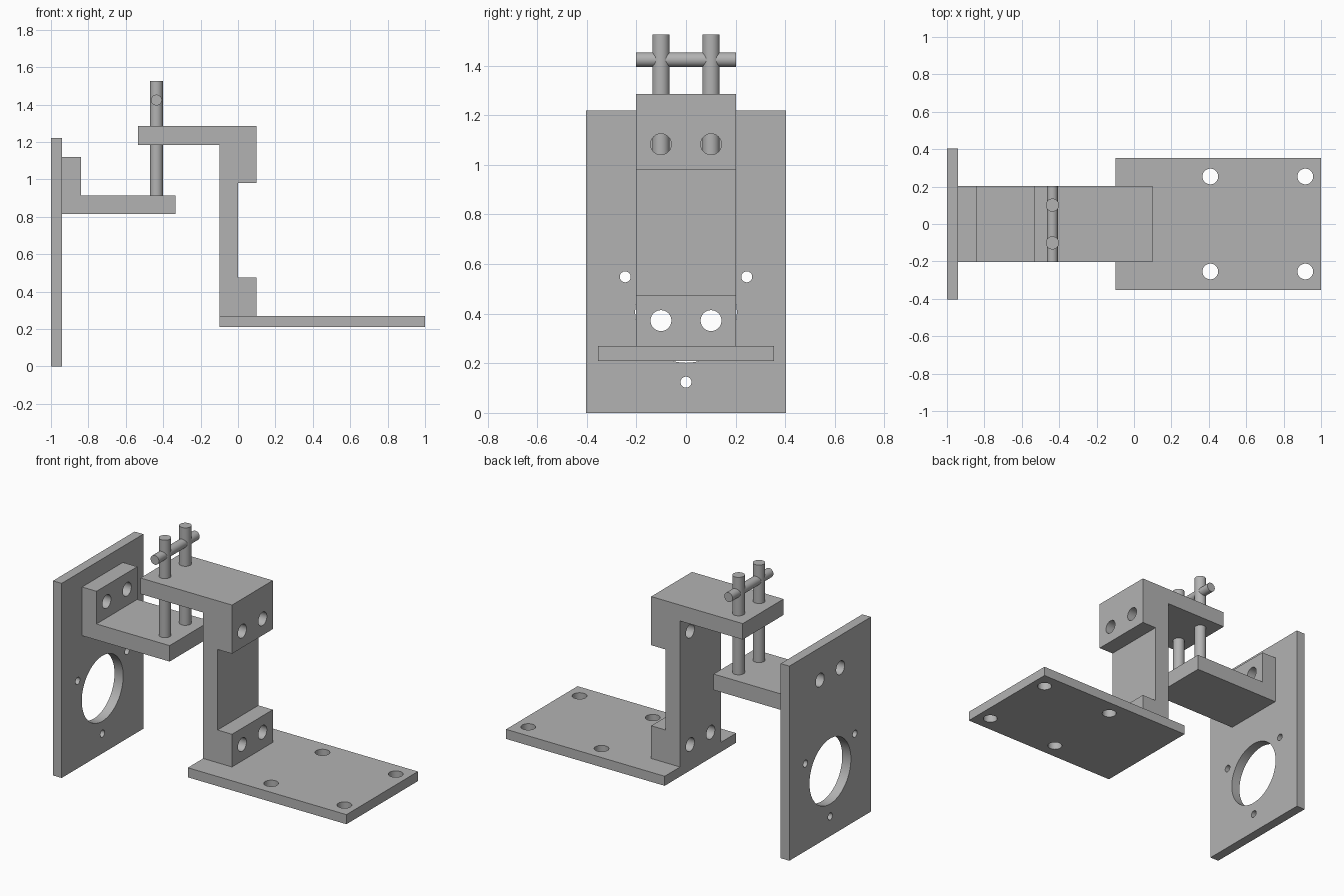
import bpy, bmesh, math
from mathutils import Matrix, Vector

if "Cube" in bpy.data.objects:
    bpy.data.objects.remove(bpy.data.objects["Cube"])

grey = bpy.data.materials.new("plain grey")
grey.diffuse_color = (0.45, 0.45, 0.45, 1)
grey.use_nodes = True
grey.node_tree.nodes["Principled BSDF"].inputs["Base Color"].default_value = grey.diffuse_color


def make_object(name, bm):
    bmesh.ops.recalc_face_normals(bm, faces=bm.faces)
    mesh = bpy.data.meshes.new(name)
    bm.to_mesh(mesh)
    bm.free()
    mesh.materials.append(grey)
    obj = bpy.data.objects.new(name, mesh)
    bpy.context.collection.objects.link(obj)
    return obj


def add_cylinder(bm, start, end, radius):
    a, b = Vector(start), Vector(end)
    turn = (b - a).to_track_quat('Z', 'Y').to_matrix().to_4x4()
    bmesh.ops.create_cone(bm, cap_ends=True, segments=64, radius1=radius, radius2=radius,
                          depth=(b - a).length, matrix=Matrix.Translation((a + b) / 2) @ turn)


def smooth(obj):
    bpy.ops.object.select_all(action='DESELECT')
    obj.select_set(True)
    bpy.context.view_layer.objects.active = obj
    bpy.ops.object.shade_smooth_by_angle(angle=math.radians(30))


def bracket(name, profile, half_width, holes):
    """Extrude an x-z profile across y, then drill holes given as (start, end, radius)."""
    bm = bmesh.new()
    face = bm.faces.new([bm.verts.new((x, -half_width, z)) for x, z in profile])
    new = bmesh.ops.extrude_face_region(bm, geom=[face])["geom"]
    bmesh.ops.translate(bm, vec=(0, 2 * half_width, 0),
                        verts=[v for v in new if isinstance(v, bmesh.types.BMVert)])
    obj = make_object(name, bm)
    drill = bmesh.new()
    for start, end, radius in holes:
        add_cylinder(drill, start, end, radius)
    cutter = make_object(name + "_cutter", drill)
    cutter.hide_render = True
    mod = obj.modifiers.new("holes", 'BOOLEAN')
    mod.operation, mod.solver, mod.object = 'DIFFERENCE', 'EXACT', cutter
    bpy.context.view_layer.objects.active = obj
    bpy.ops.object.modifier_apply(modifier=mod.name)
    bpy.data.objects.remove(cutter)
    smooth(obj)


def box(x0, x1, z0, z1):
    return [(x0, z0), (x1, z0), (x1, z1), (x0, z1)]


def hole_x(y, z, r, x0, x1):
    return ((x0, y, z), (x1, y, z), r)


# Upright motor plate: bore, three bolt holes on a circle, two bracket holes
motor_holes = [hole_x(0, 0.407, 0.205, -1.1, -0.85)]
for i in range(3):
    a = math.radians(-90 + 120 * i)
    motor_holes.append(hole_x(0.283 * math.cos(a), 0.407 + 0.283 * math.sin(a), 0.022, -1.1, -0.85))
motor_holes += [hole_x(s * 0.101, 1.017, 0.042, -1.1, -0.85) for s in (-1, 1)]
bracket("motor_plate", box(-1, -0.94, 0, 1.22), 0.404, motor_holes)

# L-shaped lower bracket bolted to the motor plate
bracket("lower_bracket",
        [(-0.94, 0.815), (-0.333, 0.815), (-0.333, 0.915), (-0.84, 0.915), (-0.84, 1.12), (-0.94, 1.12)],
        0.202, [hole_x(s * 0.101, 1.017, 0.042, -1.1, -0.7) for s in (-1, 1)])

# Column with top arm and two blocks
bracket("column_bracket",
        [(-0.1, 0.27), (0.1, 0.27), (0.1, 0.475), (0, 0.475), (0, 0.98), (0.1, 0.98),
         (0.1, 1.285), (-0.535, 1.285), (-0.535, 1.185), (-0.1, 1.185)],
        0.202, [hole_x(s * 0.101, z, 0.042, -0.2, 0.2) for s in (-1, 1) for z in (0.372, 1.083)])

# Base plate with four mounting holes
bracket("base_plate", box(-0.1, 1, 0.21, 0.27), 0.354,
        [((x, s * 0.254, 0.1), (x, s * 0.254, 0.4), 0.042) for x in (0.408, 0.916) for s in (-1, 1)])

# Two vertical rods and the cross bar
for side, s in (("front", -1), ("back", 1)):
    bm = bmesh.new()
    add_cylinder(bm, (-0.436, s * 0.101, 0.915), (-0.436, s * 0.101, 1.526), 0.035)
    smooth(make_object(side + "_rod", bm))
bm = bmesh.new()
add_cylinder(bm, (-0.436, -0.202, 1.424), (-0.436, 0.202, 1.424), 0.029)
smooth(make_object("cross_bar", bm))
